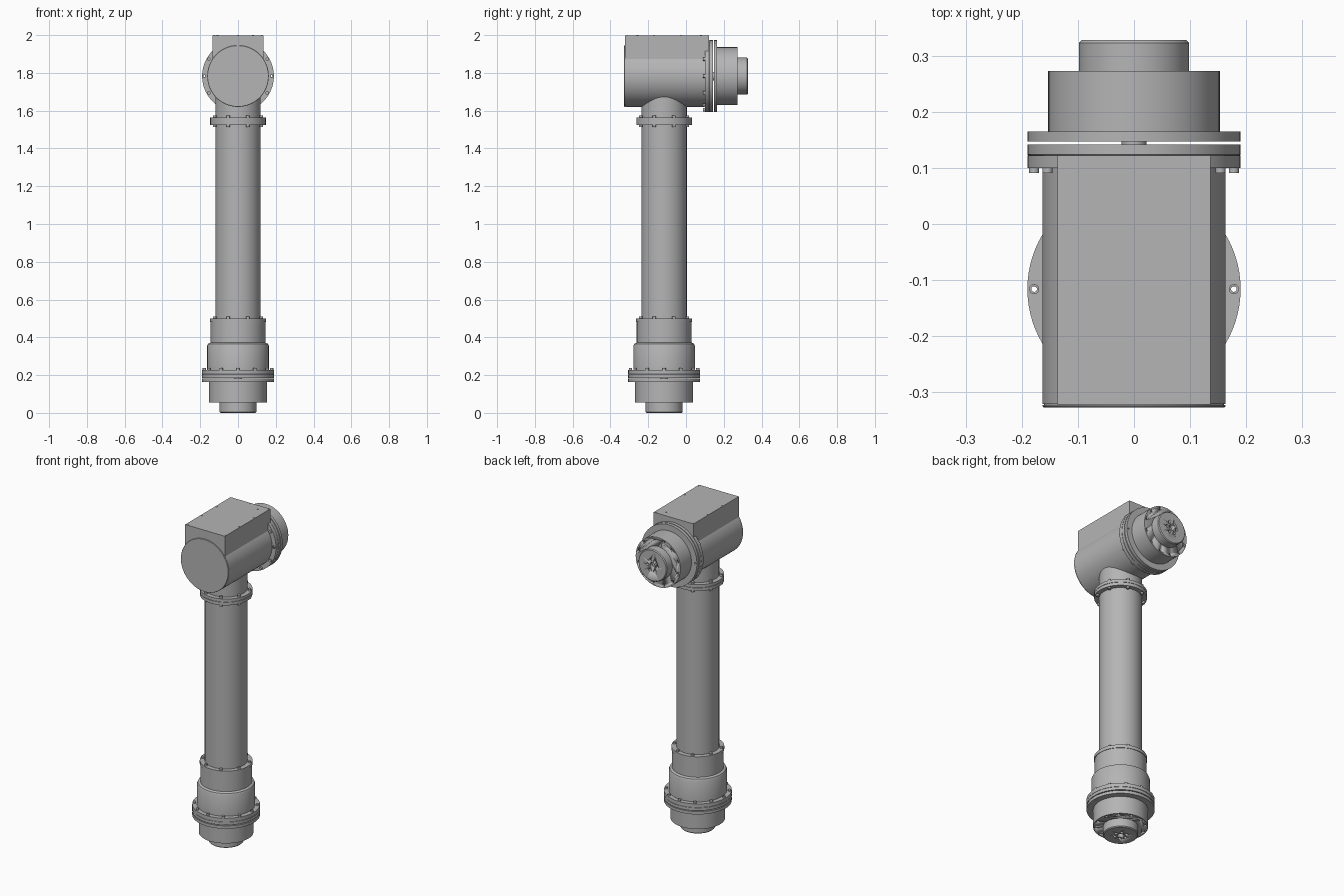
import bpy, bmesh, math
from mathutils import Matrix, Vector

cube = bpy.data.objects.get("Cube")
if cube:
    bpy.data.objects.remove(cube, do_unlink=True)

grey = bpy.data.materials.new("machined grey")
grey.use_nodes = True
color = (0.46, 0.46, 0.46, 1)
grey.diffuse_color = color
grey.node_tree.nodes["Principled BSDF"].inputs["Base Color"].default_value = color

ARM_Y, HEAD_Z = -0.116, 1.783
ARM = Matrix.Translation((0, ARM_Y, 0))
HEAD = Matrix.Translation((0, 0, HEAD_Z)) @ Matrix.Rotation(-math.pi / 2, 4, 'X')


def finish(name, bm, frame):
    bmesh.ops.recalc_face_normals(bm, faces=bm.faces)
    mesh = bpy.data.meshes.new(name)
    bm.to_mesh(mesh)
    bm.free()
    mesh.transform(frame)
    mesh.materials.append(grey)
    obj = bpy.data.objects.new(name, mesh)
    bpy.context.collection.objects.link(obj)
    return obj


def smooth(obj):
    bpy.ops.object.select_all(action='DESELECT')
    obj.select_set(True)
    bpy.context.view_layer.objects.active = obj
    bpy.ops.object.shade_smooth_by_angle(angle=math.radians(30))


def lathe(name, profile, frame, sides=80):
    """Spin (radius, height) points about the local z axis, closing both ends."""
    bm = bmesh.new()
    rings = []
    for r, h in profile:
        rings.append([bm.verts.new((r * math.cos(a), r * math.sin(a), h))
                      for a in (math.tau * i / sides for i in range(sides))])
    for low, high in zip(rings, rings[1:]):
        for i in range(sides):
            j = (i + 1) % sides
            bm.faces.new((low[i], low[j], high[j], high[i]))
    bm.faces.new(rings[0][::-1])
    bm.faces.new(rings[-1])
    obj = finish(name, bm, frame)
    smooth(obj)
    return obj


def pegs(name, spots, radius, low, high, frame, sides=16):
    """One mesh of small cylinders standing at the given (x, y) spots."""
    bm = bmesh.new()
    for x, y in spots:
        bmesh.ops.create_cone(bm, cap_ends=True, segments=sides, radius1=radius,
                              radius2=radius, depth=high - low,
                              matrix=Matrix.Translation((x, y, (low + high) / 2)))
    obj = finish(name, bm, frame)
    smooth(obj)
    return obj


def circle(count, radius, start=0.0):
    return [(radius * math.cos(start + math.tau * i / count),
             radius * math.sin(start + math.tau * i / count)) for i in range(count)]


def cut(obj, cutter):
    cutter.hide_render = True
    mod = obj.modifiers.new("holes", 'BOOLEAN')
    mod.operation = 'DIFFERENCE'
    mod.solver = 'EXACT'
    mod.object = cutter
    bpy.ops.object.select_all(action='DESELECT')
    obj.select_set(True)
    bpy.context.view_layer.objects.active = obj
    bpy.ops.object.modifier_apply(modifier=mod.name)


def joint(label, frame):
    """Rotary joint pointing along local z, starting at its mounting flange."""
    side_holes = circle(2, 0.178)
    through = pegs("hole_cutter", side_holes, 0.005, -0.02, 0.08, frame)
    parts = [
        lathe(label + "_mount_ring", [(0.19, 0), (0.19, 0.022)], frame),
        lathe(label + "_clamp_ring", [(0.188, 0.022), (0.19, 0.024), (0.19, 0.042)], frame),
        lathe(label + "_output_flange", [(0.19, 0.047), (0.19, 0.065)], frame),
    ]
    bolts = circle(12, 0.178)
    pegs(label + "_flange_bolts", [b for i, b in enumerate(bolts) if i % 6],
         0.009, -0.009, 0.004, frame)
    parts.append(pegs(label + "_side_bushes", side_holes, 0.009, -0.009, -0.0002, frame))
    for part in parts:
        cut(part, through)
    lathe(label + "_shaft", [(0.022, 0.035), (0.022, 0.055)], frame, 32)
    # output housing with screw pockets around its end
    housing = lathe(label + "_output_housing", [(0.153, 0.06), (0.153, 0.173)], frame)
    pockets = pegs("pocket_cutter", circle(12, 0.138, math.pi / 12), 0.008, 0.163, 0.19, frame)
    cut(housing, pockets)
    # hub with a ring of holes around its centre bore
    hub = lathe(label + "_hub", [(0.098, 0.165), (0.098, 0.223), (0.093, 0.228)], frame)
    bores = pegs("bore_cutter", circle(6, 0.034), 0.009, 0.212, 0.24, frame)
    centre = pegs("centre_cutter", [(0, 0)], 0.018, 0.205, 0.24, frame)
    cut(hub, bores)
    cut(hub, centre)
    for helper in (through, pockets, bores, centre):
        bpy.data.objects.remove(helper, do_unlink=True)


# Rotary joints at the base and the back of the head
joint("base", Matrix.Translation((0, ARM_Y, 0.228)) @ Matrix.Rotation(math.pi, 4, 'X'))
joint("head", HEAD @ Matrix.Translation((0, 0, 0.1)))

# Lower motor housing
lathe("lower_housing", [(0.163, 0.22), (0.163, 0.355), (0.158, 0.366),
                        (0.145, 0.372), (0.145, 0.482)], ARM)

# Long tube and its bolted collars
lathe("arm_tube", [(0.12, 0.47), (0.12, 1.54)], ARM)
lathe("lower_collar", [(0.148, 0.48), (0.148, 0.5)], ARM)
lathe("upper_collar_bottom", [(0.147, 1.525), (0.147, 1.544)], ARM)
lathe("upper_collar_top", [(0.147, 1.546), (0.147, 1.564)], ARM)
lathe("collar_seal", [(0.143, 1.54), (0.143, 1.55)], ARM)
bolt_spots = circle(8, 0.134, math.pi / 8)
for name, low, high in (("lower_collar_bolts", 0.495, 0.509),
                        ("upper_collar_bolts", 1.514, 1.575)):
    pegs(name, bolt_spots, 0.009, low, high, ARM)

# Head: neck, round barrel, front cap and raised square housing
lathe("neck", [(0.12, 1.55), (0.12, 1.72)], ARM)
lathe("head_barrel", [(0.163, -0.321), (0.163, 0.105)], HEAD)
lathe("front_cap", [(0.161, -0.327), (0.163, -0.325), (0.163, -0.3225)], HEAD)
lathe("cap_seal", [(0.16, -0.324), (0.16, -0.32)], HEAD)

bm = bmesh.new()
bmesh.ops.create_cube(bm, size=1)
bmesh.ops.scale(bm, vec=Vector((0.272, 0.444, 0.216)), verts=bm.verts)
finish("head_box", bm, Matrix.Translation((0, -0.1, 1.891)))

# Lid screws
spots = [(s * 0.128, y) for s in (-1, 1) for y in (0.115, -0.026, -0.17, -0.311)]
spots += [(0, 0.115), (0, -0.311)]
spots += [(x, y) for x in (-0.109, 0.079) for y in (0.08, -0.257)]
pegs("lid_screws", spots, 0.005, 1.99, 2.0, Matrix.Identity(4))
